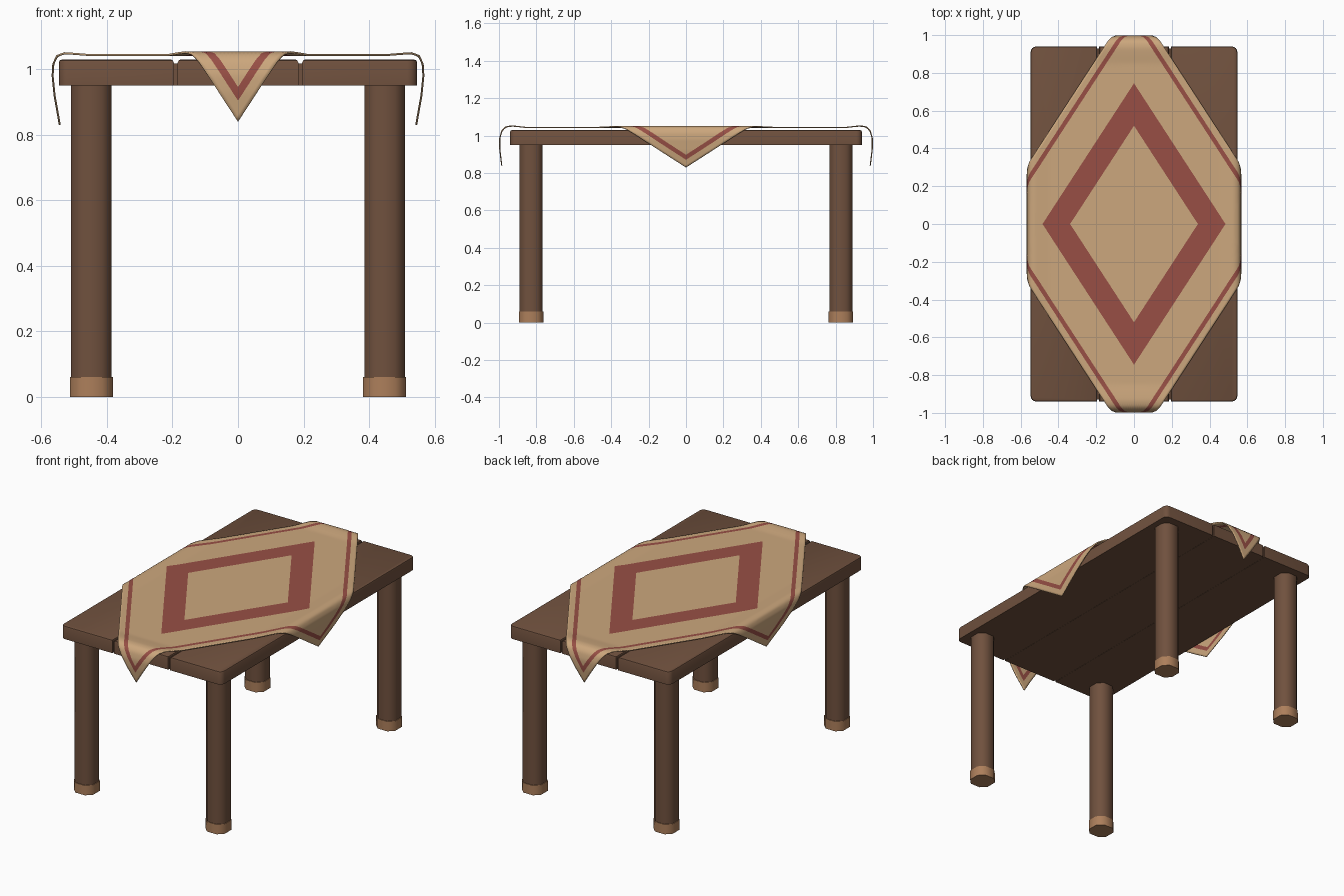
import bpy, bmesh, math

if "Cube" in bpy.data.objects:
    bpy.data.objects.remove(bpy.data.objects["Cube"])


def material(name, rgb):
    def lin(c):
        c /= 255
        return c / 12.92 if c <= 0.04045 else ((c + 0.055) / 1.055) ** 2.4
    m = bpy.data.materials.new(name)
    m.diffuse_color = (*[lin(c) for c in rgb], 1)
    m.use_nodes = True
    m.node_tree.nodes["Principled BSDF"].inputs["Base Color"].default_value = m.diffuse_color
    return m


WOOD = material("dark wood", (112, 81, 62))
FOOT = material("light wood", (173, 127, 91))
CLOTH = material("tan cloth", (204, 167, 125))
RED = material("red cloth", (152, 79, 69))


def finish(name, bm, mats, angle=40):
    bmesh.ops.recalc_face_normals(bm, faces=bm.faces)
    me = bpy.data.meshes.new(name)
    bm.to_mesh(me)
    bm.free()
    ob = bpy.data.objects.new(name, me)
    bpy.context.collection.objects.link(ob)
    for m in mats:
        me.materials.append(m)
    bpy.ops.object.select_all(action='DESELECT')
    ob.select_set(True)
    bpy.context.view_layer.objects.active = ob
    bpy.ops.object.shade_smooth_by_angle(angle=math.radians(angle))
    return ob


def block(name, x0, x1, y0, y1, z0, z1, mat, corner=0, corner_test=None, seg=1, rim=0, angle=40):
    """Box with rounded upright corners and a rounded top rim."""
    bm = bmesh.new()
    bmesh.ops.create_cube(bm, size=1)
    for v in bm.verts:
        v.co = (x1 if v.co.x > 0 else x0, y1 if v.co.y > 0 else y0, z1 if v.co.z > 0 else z0)
    if corner:
        edges = [e for e in bm.edges if abs(e.verts[0].co.z - e.verts[1].co.z) > 1e-4
                 and (corner_test is None or corner_test(e.verts[0].co))]
        if edges:
            bmesh.ops.bevel(bm, geom=edges, offset=corner, segments=seg, profile=0.5, affect='EDGES')
    if rim:
        edges = [e for e in bm.edges if all(abs(v.co.z - z1) < 1e-5 for v in e.verts)]
        bmesh.ops.bevel(bm, geom=edges, offset=rim, segments=2, profile=0.5, affect='EDGES')
    return finish(name, bm, [mat], angle)


# table top: three planks over a recessed core that closes the seams
for name, x0, x1 in (("left_plank", -0.547, -0.196), ("middle_plank", -0.184, 0.184),
                     ("right_plank", 0.196, 0.547)):
    block(name, x0, x1, -0.94, 0.94, 0.95, 1.03, WOOD, 0.03,
          lambda c: abs(c.x) > 0.5, 4, 0.01)
block("top_core", -0.5, 0.5, -0.93, 0.93, 0.951, 1.018, WOOD)

# legs and feet: chamfered posts
for sx, side in ((-1, "left"), (1, "right")):
    for sy, end in ((-1, "front"), (1, "back")):
        x, y = sx * 0.4475, sy * 0.828
        for part, r, z0, z1, mat in (("leg", 0.062, 0.05, 0.955, WOOD),
                                     ("foot", 0.0655, 0.0, 0.06, FOOT)):
            block(f"{end}_{side}_{part}", x - r, x + r, y - r, y + r, z0, z1, mat,
                  r * 0.5, angle=50)

# tablecloth: a flat diamond bent over the table edges along two profiles
PROFILE_X = [(0, 1.043), (0.45, 1.043), (0.5, 1.047), (0.53, 1.049), (0.553, 1.04),
             (0.564, 1.015), (0.566, 0.98), (0.56, 0.92), (0.544, 0.83)]
PROFILE_Y = [(0, 1.043), (0.85, 1.043), (0.9, 1.049), (0.935, 1.052), (0.965, 1.046),
             (0.985, 1.025), (0.996, 0.985), (0.996, 0.93), (0.985, 0.84)]


def length(path):
    return sum(math.dist(a, b) for a, b in zip(path, path[1:]))


def along(path, s):
    """Point at arc length s on a profile, mirrored for negative s."""
    sign, s = (-1 if s < 0 else 1), abs(s)
    for a, b in zip(path, path[1:]):
        d = math.dist(a, b)
        if s <= d + 1e-6:
            t = s / d
            return sign * (a[0] + (b[0] - a[0]) * t), a[1] + (b[1] - a[1]) * t
        s -= d
    return sign * path[-1][0], path[-1][1]


HALF_X, HALF_Y = length(PROFILE_X), length(PROFILE_Y)
stops = [0, 0.44, 0.63, 0.91, 0.945, 1]
half = [a + (b - a) * i / n for a, b, n in zip(stops, stops[1:], (16, 8, 18, 2, 3))
        for i in range(n)] + [1]
lines = [-t for t in reversed(half[1:])] + half
bm = bmesh.new()
grid = []
for p in lines:
    row = []
    for q in lines:
        x, zx = along(PROFILE_X, HALF_X * (p - q) / 2)
        y, zy = along(PROFILE_Y, HALF_Y * (p + q) / 2)
        row.append(bm.verts.new((x, y, zx + zy - 1.043)))
    grid.append(row)
for i in range(len(lines) - 1):
    for j in range(len(lines) - 1):
        f = bm.faces.new((grid[i][j], grid[i + 1][j], grid[i + 1][j + 1], grid[i][j + 1]))
        # red diamond band and thin border stripe
        t = max(abs(lines[i] + lines[i + 1]), abs(lines[j] + lines[j + 1])) / 2
        f.material_index = int(0.44 < t < 0.63 or 0.91 < t < 0.945)
cloth = finish("tablecloth", bm, [CLOTH, RED], 60)
solid = cloth.modifiers.new("thickness", 'SOLIDIFY')
solid.thickness = 0.006
solid.offset = 0
